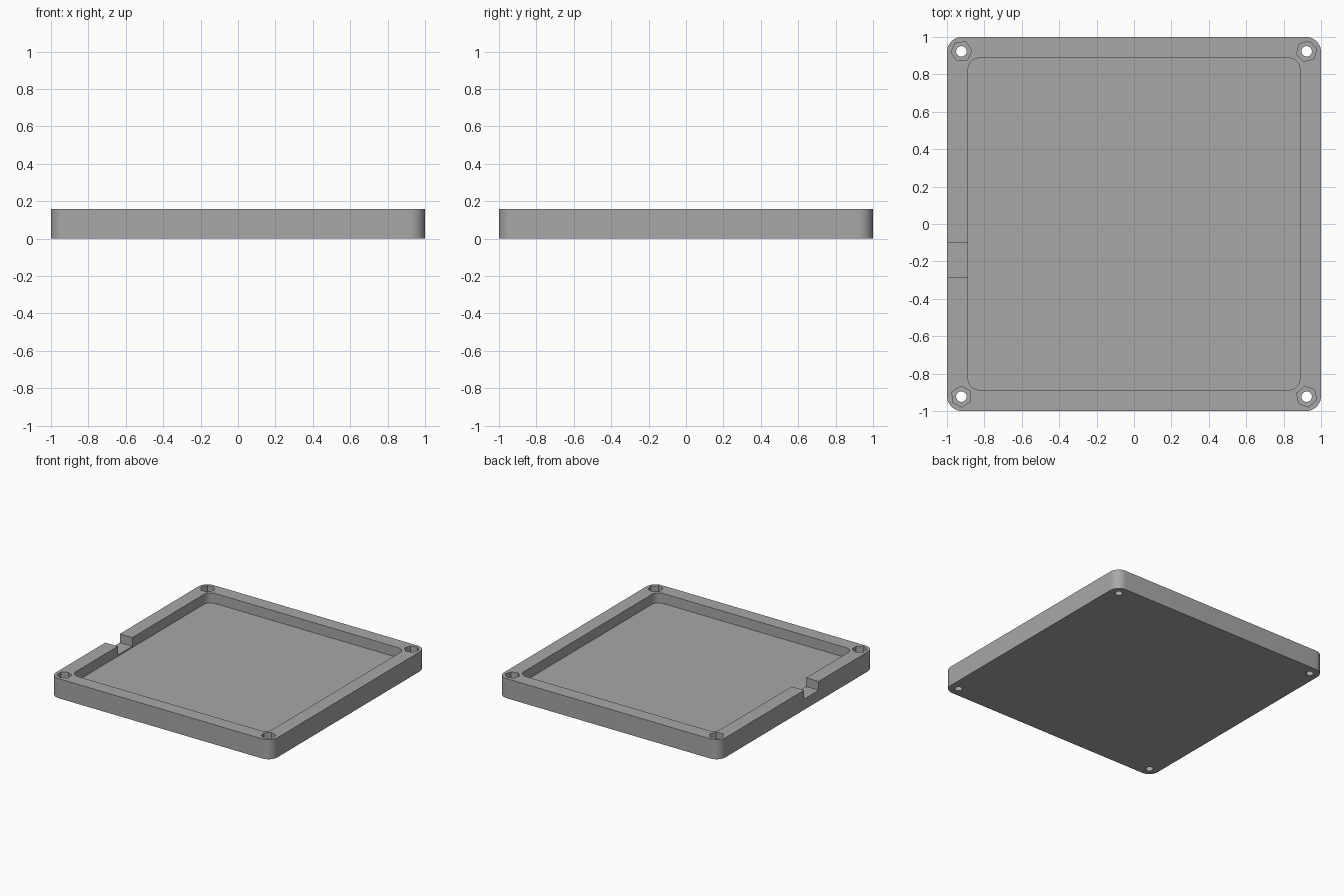
import bpy, bmesh, math
from math import cos, sin, pi, radians

if "Cube" in bpy.data.objects:
    bpy.data.objects.remove(bpy.data.objects["Cube"])

HEIGHT, FLOOR, NOTCH_FLOOR, NUT_FLOOR = 0.16, 0.078, 0.088, 0.08

grey = bpy.data.materials.new("mid_grey")
grey.diffuse_color = (0.39, 0.39, 0.39, 1)
grey.use_nodes = True
grey.node_tree.nodes["Principled BSDF"].inputs["Base Color"].default_value = grey.diffuse_color


def rounded_rect(half, r, steps=12):
    """Outline of a square with rounded corners."""
    pts = []
    for k, (sx, sy) in enumerate([(1, 1), (-1, 1), (-1, -1), (1, -1)]):
        for i in range(steps + 1):
            a = k * pi / 2 + i / steps * pi / 2
            pts.append((sx * (half - r) + r * cos(a), sy * (half - r) + r * sin(a)))
    return pts


def ngon(x, y, r, sides, turn=0.0):
    return [(x + r * cos(turn + 2 * pi * i / sides), y + r * sin(turn + 2 * pi * i / sides))
            for i in range(sides)]


def prism(name, outline, z0, z1):
    """Extrude a flat outline from z0 to z1."""
    bm = bmesh.new()
    face = bm.faces.new([bm.verts.new((x, y, z0)) for x, y in outline])
    ext = bmesh.ops.extrude_face_region(bm, geom=[face])
    for v in ext["geom"]:
        if isinstance(v, bmesh.types.BMVert):
            v.co.z = z1
    bmesh.ops.recalc_face_normals(bm, faces=bm.faces)
    mesh = bpy.data.meshes.new(name)
    bm.to_mesh(mesh)
    bm.free()
    mesh.materials.append(grey)
    ob = bpy.data.objects.new(name, mesh)
    bpy.context.collection.objects.link(ob)
    return ob


# Solid block of the tray
tray = prism("tray", rounded_rect(1.0, 0.08), 0, HEIGHT)

# Shallow pocket and the cable notch through the left wall
cutters = [
    prism("pocket_cutter", rounded_rect(0.887, 0.06), FLOOR, 0.3),
    prism("notch_cutter", [(-1.1, -0.285), (-0.8, -0.285), (-0.8, -0.098), (-1.1, -0.098)],
          NOTCH_FLOOR, 0.3),
]

# Screw holes with hexagonal nut recesses, each turned differently
for sx, sy, turn in [(-1, 1, 5), (1, 1, 15), (-1, -1, 32), (1, -1, 41)]:
    x, y = 0.923 * sx, 0.923 * sy
    cutters.append(prism("screw_hole_cutter", ngon(x, y, 0.028, 32), -0.1, 0.3))
    cutters.append(prism("nut_recess_cutter", ngon(x, y, 0.056, 6, radians(turn)), NUT_FLOOR, 0.3))

# Carve everything out of the block
bpy.context.view_layer.objects.active = tray
tray.select_set(True)
for c in cutters:
    c.hide_render = True
    mod = tray.modifiers.new("cut", "BOOLEAN")
    mod.operation = "DIFFERENCE"
    mod.solver = "EXACT"
    mod.object = c
    bpy.ops.object.modifier_apply(modifier=mod.name)
for c in cutters:
    bpy.data.objects.remove(c)

bpy.ops.object.shade_smooth_by_angle(angle=radians(30))
